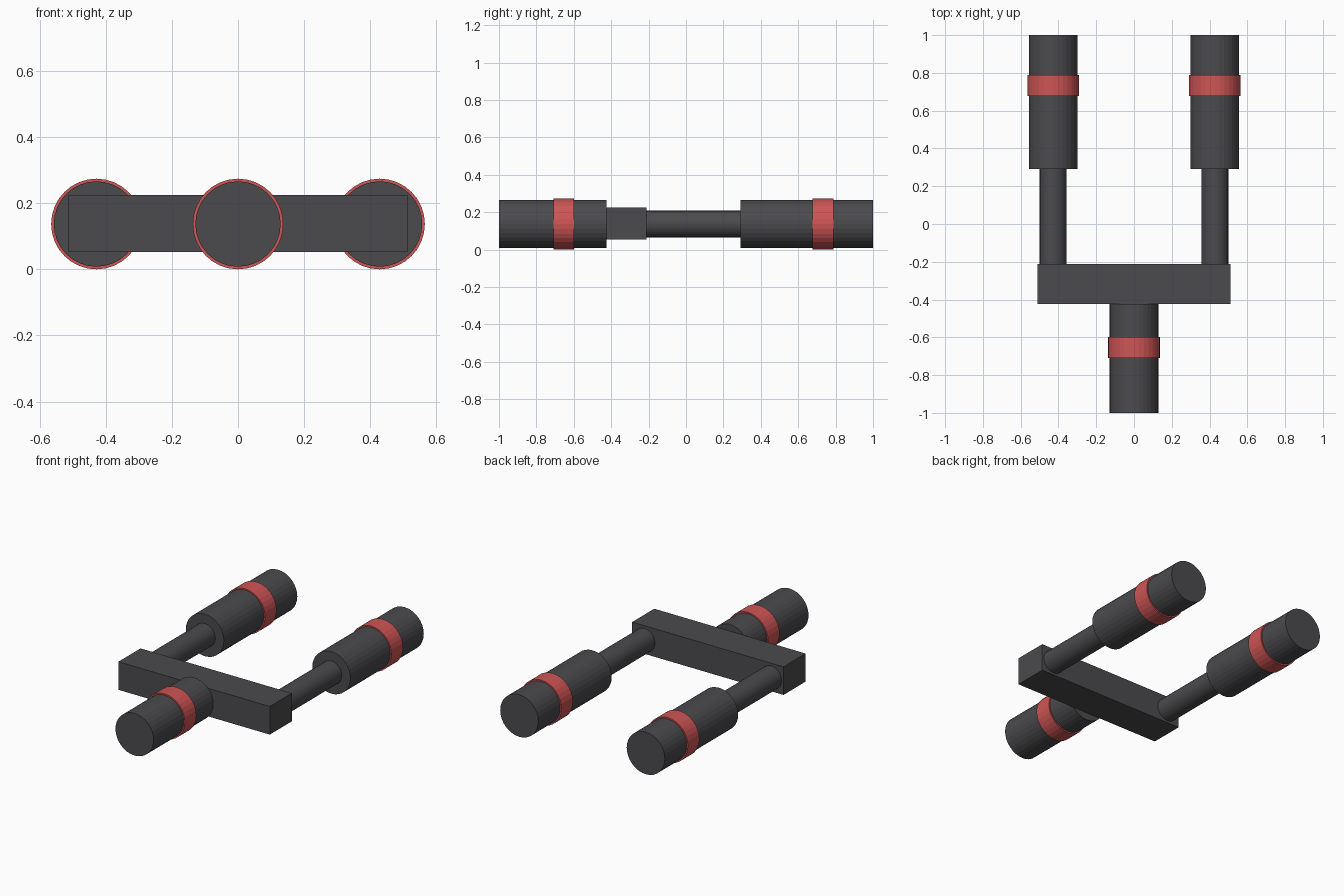
import bpy
from math import pi

cube = bpy.data.objects.get("Cube")
if cube:
    bpy.data.objects.remove(cube, do_unlink=True)


def make_material(name, color):
    mat = bpy.data.materials.new(name)
    mat.use_nodes = True
    mat.diffuse_color = color
    mat.node_tree.nodes["Principled BSDF"].inputs["Base Color"].default_value = color
    return mat


GREY = make_material("dark grey", (0.07, 0.07, 0.077, 1))
RED = make_material("red", (0.62, 0.09, 0.09, 1))

AXIS_Z = 0.137      # height of every tube axis
BODY_R = 0.129
RING_R = 0.137
ROD_R = 0.071
ARM_X = 0.428
BAR_FRONT, BAR_BACK = -0.424, -0.211


def tube(name, x, y0, y1, radius, mat):
    """Closed flat-shaded cylinder running along y."""
    bpy.ops.mesh.primitive_cylinder_add(
        vertices=32, radius=radius, depth=y1 - y0,
        location=(x, (y0 + y1) / 2, AXIS_Z), rotation=(pi / 2, 0, 0))
    obj = bpy.context.object
    obj.name = name
    obj.data.materials.append(mat)
    return obj


# Crossbar
bpy.ops.mesh.primitive_cube_add(size=1, location=(0, (BAR_FRONT + BAR_BACK) / 2, 0.139))
bar = bpy.context.object
bar.name = "crossbar"
bar.scale = (1.024, BAR_BACK - BAR_FRONT, 0.172)
bar.data.materials.append(GREY)

# Single front handle with its band
tube("front_handle", 0, -1, BAR_FRONT, BODY_R, GREY)
tube("front_band", 0, -0.709, -0.598, RING_R, RED)

# Paired rear arms: thin rod, thick barrel and band
for side, sign in (("left", 1), ("right", -1)):
    x = sign * ARM_X
    tube(side + "_rod", x, BAR_BACK, 0.291, ROD_R, GREY)
    tube(side + "_barrel", x, 0.291, 1, BODY_R, GREY)
    tube(side + "_band", x, 0.677, 0.788, RING_R, RED)
